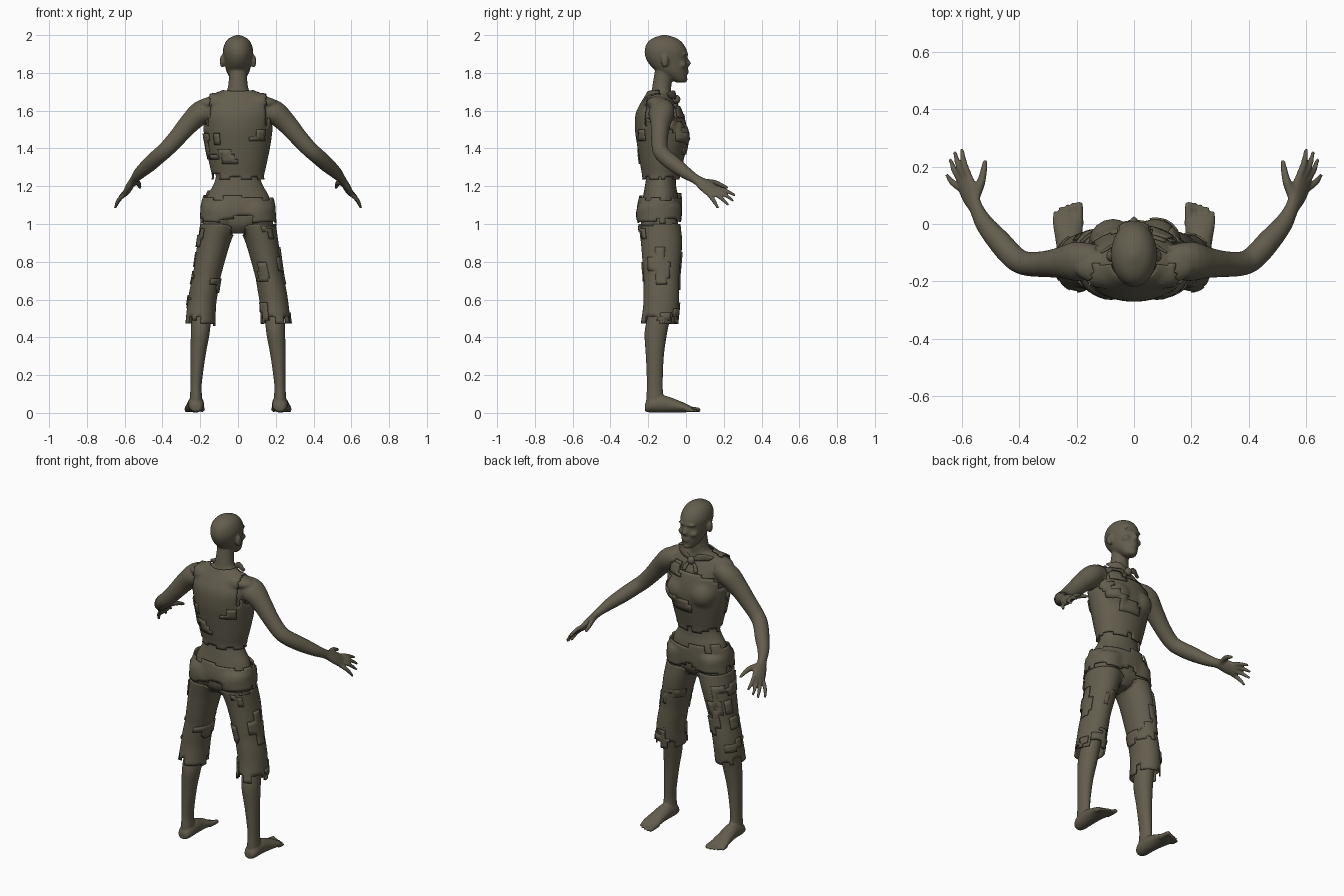
import bpy, bmesh, math, random
from mathutils import Vector, Matrix

if "Cube" in bpy.data.objects:
    bpy.data.objects.remove(bpy.data.objects["Cube"])

random.seed(4)
mat = bpy.data.materials.new("olive_brown")
mat.diffuse_color = (0.125, 0.11, 0.075, 1)
mat.use_nodes = True
mat.node_tree.nodes["Principled BSDF"].inputs["Base Color"].default_value = mat.diffuse_color
X, Y, Z = Vector((1, 0, 0)), Vector((0, 1, 0)), Vector((0, 0, 1))


def finish(name, bm):
    me = bpy.data.meshes.new(name)
    bmesh.ops.recalc_face_normals(bm, faces=bm.faces)
    for f in bm.faces:
        f.smooth = True
    bm.to_mesh(me)
    bm.free()
    ob = bpy.data.objects.new(name, me)
    bpy.context.collection.objects.link(ob)
    me.materials.append(mat)
    return ob


def sample(keys, t):
    # smooth curve through keys (x, y, z, half width, half depth)
    i = min(int(t), len(keys) - 2)
    f = t - i
    p = [keys[max(0, min(len(keys) - 1, k))] for k in range(i - 1, i + 3)]
    return [0.5 * (2 * b + (c - a) * f + (2 * a - 5 * b + 4 * c - d) * f * f
                   + (3 * b - a - 3 * c + d) * f ** 3) for a, b, c, d in zip(*p)]


def loft(bm, keys, side=1, u=X, v=None, n=24, sub=4, grow=0, caps=True, keep=None):
    # rings of vertices along the keys; u, v span the ring, or v follows the path
    rows = (len(keys) - 1) * sub
    rings, S = [], [sample(keys, r / sub) for r in range(rows + 1)]
    for r, (x, y, z, a, b) in enumerate(S):
        uu, vv = u, v
        if v is None:
            t = Vector(S[min(r + 1, rows)][:3]) - Vector(S[max(r - 1, 0)][:3])
            vv = t.cross(u).normalized()
            uu = vv.cross(t).normalized()
        ring = []
        for k in range(n):
            w = 2 * math.pi * k / n
            p = Vector((x, y, z)) + uu * math.cos(w) * (max(a, .002) + grow) \
                + vv * math.sin(w) * (max(b, .002) + grow)
            ring.append(bm.verts.new((p.x * side, p.y, p.z)))
        rings.append(ring)
    for r in range(rows):
        for k in range(n):
            q = [rings[r][k], rings[r][(k + 1) % n], rings[r + 1][(k + 1) % n], rings[r + 1][k]]
            if keep is None or keep(r, k, sum((p.co for p in q), Vector()) / 4):
                bm.faces.new(q)
    if caps:
        bm.faces.new(rings[0])
        bm.faces.new(rings[-1])


def blob(bm, c, s):
    bmesh.ops.create_uvsphere(bm, u_segments=20, v_segments=12, radius=1,
                              matrix=Matrix.Translation(c) @ Matrix.Diagonal((*s, 1)))


# torso and neck
torso = [(0, -.14, .95, .06, .06), (0, -.14, 1.0, .16, .095), (0, -.14, 1.08, .178, .10),
         (0, -.135, 1.15, .163, .092), (0, -.135, 1.2, .135, .083), (0, -.132, 1.25, .118, .08),
         (0, -.13, 1.32, .132, .093), (0, -.127, 1.42, .152, .112), (0, -.132, 1.5, .163, .118),
         (0, -.14, 1.58, .172, .107), (0, -.14, 1.635, .16, .082), (0, -.138, 1.675, .12, .06),
         (0, -.132, 1.7, .065, .052), (0, -.125, 1.75, .05, .05), (0, -.112, 1.83, .048, .05)]
head = [(0, -.03, 1.748, .015, .02), (0, -.035, 1.76, .034, .038), (0, -.068, 1.8, .058, .075),
        (0, -.09, 1.84, .069, .1), (0, -.104, 1.88, .077, .11), (0, -.107, 1.92, .08, .112),
        (0, -.112, 1.96, .068, .093), (0, -.113, 1.985, .045, .06), (0, -.113, 2.001, .008, .01)]
leg = [(.095, -.14, 1.1, .085, .1), (.102, -.14, 1.0, .085, .098), (.128, -.13, .9, .073, .095),
       (.16, -.13, .75, .062, .083), (.188, -.13, .6, .055, .066), (.195, -.145, .5, .052, .062),
       (.2, -.16, .42, .05, .06), (.212, -.165, .3, .04, .048), (.222, -.165, .15, .03, .042),
       (.222, -.165, .08, .033, .046), (.222, -.165, .03, .036, .046)]
foot = [(.222, -.218, .028, .025, .02), (.222, -.19, .04, .04, .038), (.223, -.12, .047, .043, .045),
        (.227, -.06, .038, .046, .036), (.23, 0, .026, .053, .023), (.231, .03, .018, .05, .014)]
arm = [(.13, -.13, 1.61, .06, .055), (.195, -.13, 1.59, .07, .062), (.26, -.135, 1.53, .053, .054),
       (.32, -.14, 1.46, .045, .047), (.38, -.137, 1.395, .042, .043), (.42, -.115, 1.36, .042, .042),
       (.47, -.06, 1.315, .041, .04), (.52, 0, 1.27, .033, .032), (.55, .055, 1.235, .027, .022),
       (.57, .1, 1.205, .04, .02), (.588, .145, 1.172, .042, .017), (.597, .165, 1.16, .03, .01)]
spread = Vector((.5, -.6, -.6)).normalized()
fingers = [((.57, .155, 1.193), (.6, .262, 1.15)), ((.582, .148, 1.183), (.625, .252, 1.122)),
           ((.594, .138, 1.17), (.64, .225, 1.1)), ((.603, .122, 1.155), (.652, .17, 1.083))]

body = bmesh.new()
loft(body, torso, v=Y)
loft(body, head, v=Y)
# face: nose, brow, lips, chin
loft(body, [(0, -.005, 1.888, .009, .012), (0, .003, 1.868, .01, .014),
            (0, .012, 1.85, .014, .015), (0, .004, 1.836, .015, .012)], v=Y)
blob(body, (0, -.012, 1.897), (.055, .024, .012))
blob(body, (0, -.001, 1.812), (.026, .015, .007))
blob(body, (0, 0, 1.8), (.022, .014, .007))
blob(body, (0, -.01, 1.765), (.024, .018, .018))
for s in (-1, 1):
    loft(body, leg, s, v=Y)
    loft(body, foot, s, v=Z)
    loft(body, arm, s, u=spread)
    for base, tip in fingers:
        mid = Vector(base).lerp(Vector(tip), .5) + Vector((.006, 0, .006))
        loft(body, [(*base, .012, .012), (*mid, .0115, .0115), (*tip, .007, .007)],
             s, u=spread, n=12)
    # thumb
    loft(body, [(.555, .09, 1.222, .018, .018), (.53, .155, 1.218, .015, .015),
                (.518, .222, 1.19, .008, .008)], s, u=spread, n=12)
    for k in range(5):
        x, end, r = .19 + .021 * k, .077 - .002 * k * k, .015 if k == 0 else .0105
        loft(body, [(x, 0, r + .006, r, r), (x, end - .025, r + .003, r * .9, r * .9),
                    (x, end, r, r * .8, r * .7)], s, v=Z, n=12)
    # ear, cheek, buttock, chest, shoulder
    blob(body, (.083 * s, -.112, 1.862), (.014, .02, .034))
    blob(body, (.036 * s, -.022, 1.842), (.025, .025, .02))
    blob(body, (.082 * s, -.178, 1.05), (.078, .07, .085))
    blob(body, (.075 * s, -.06, 1.475), (.065, .062, .065))
    blob(body, (.1 * s, -.15, 1.64), (.11, .06, .038))
body = finish("body", body)
m = body.modifiers.new("fuse", 'REMESH')
m.mode, m.voxel_size, m.use_smooth_shade = 'VOXEL', .0065, True
m = body.modifiers.new("soften", 'SMOOTH')
m.factor, m.iterations = .5, 3


def cloth(name, bm, gap, thick=.008):
    # lay a sheet over the body and give it thickness
    loose = [v for v in bm.verts if not v.link_faces]
    bmesh.ops.delete(bm, geom=loose, context='VERTS')
    ob = finish(name, bm)
    w = ob.modifiers.new("fit", 'SHRINKWRAP')
    w.target, w.wrap_method, w.wrap_mode, w.offset = body, 'NEAREST_SURFACEPOINT', 'OUTSIDE', gap
    t = ob.modifiers.new("thickness", 'SOLIDIFY')
    t.thickness, t.offset = thick, 1
    bpy.context.view_layer.objects.active = ob
    ob.select_set(True)
    bpy.ops.object.shade_smooth_by_angle(angle=math.radians(40))
    ob.select_set(False)


def steps(n, lo, hi):
    # stepped, torn edge height for every column
    out = []
    while len(out) < n:
        out += [random.uniform(lo, hi)] * random.randint(2, 5)
    return out


def blocks(n, rows, count):
    # cells covered by clusters of overlapping rectangles
    cells = set()
    for _ in range(count):
        r, k = random.randrange(rows), random.randrange(n)
        for _ in range(3):
            h, w = random.randint(1, 4), random.randint(2, 5)
            cells |= {(r + i, (k + j) % n) for i in range(h) for j in range(w)}
            r, k = r + random.randint(-2, 3), k + random.randint(-2, 3)
    return cells


N = 56
# shirt with torn hem, open shoulders and low front neckline
low, top = steps(N, 1.235, 1.265), steps(N, 1.57, 1.64)


def shirt_cell(r, k, c):
    if c.z < low[k] or (abs(c.x) > .14 and c.z > 1.53 + (k % 6 > 2) * .025):
        return False
    return c.z < (1.7 if c.y < -.14 else top[k])


shirt = torso[4:13]
bm = bmesh.new()
loft(bm, shirt, v=Y, n=N, grow=.012, caps=False, keep=shirt_cell)
cloth("shirt", bm, .009)
spots = blocks(N, 30, 13)
bm = bmesh.new()
loft(bm, shirt, v=Y, n=N, grow=.02, caps=False,
     keep=lambda r, k, c: (r, k) in spots and shirt_cell(r, k, c) and c.z > 1.3)
cloth("shirt_patches", bm, .018, .007)

# trousers: hip wrap, legs and raised patches
hip_top = steps(N, 1.115, 1.175)
hip_low = steps(N, .985, 1.04)
bm = bmesh.new()
loft(bm, torso[1:5], v=Y, n=N, sub=5, grow=.012, caps=False,
     keep=lambda r, k, c: hip_low[k] < c.z < hip_top[k] and (abs(c.x) > .03 or c.z > 1.04))
cloth("hip_wrap", bm, .01)
trouser = leg[1:4] + [(.18, -.13, .65, .064, .082), (.192, -.132, .57, .064, .082),
                      (.2, -.145, .46, .068, .084)]
for s, side in ((-1, "left"), (1, "right")):
    hem = steps(40, .46, .52)
    leg_spots = blocks(40, 28, 9)
    rule = lambda r, k, c: c.z > hem[k] and not (abs(c.x) < .03 and c.z > .9)
    bm = bmesh.new()
    loft(bm, trouser, s, v=Y, n=40, sub=6, grow=.004, caps=False, keep=rule)
    cloth(side + "_trouser_leg", bm, .006)
    bm = bmesh.new()
    loft(bm, trouser, s, v=Y, n=40, sub=6, grow=.012, caps=False,
         keep=lambda r, k, c: (r, k) in leg_spots and rule(r, k, c) and abs(c.x) > .06)
    cloth(side + "_trouser_patches", bm, .014, .007)

# neck ornament: bead with bow loops and tails
bm = bmesh.new()
blob(bm, (0, -.052, 1.66), (.022, .022, .024))
for s in (-1, 1):
    loft(bm, [(.01, -.058, 1.665, .006, .008), (.05, -.06, 1.685, .006, .02),
              (.09, -.085, 1.685, .006, .018), (.115, -.1, 1.69, .004, .004)], s, u=Y, n=12)
    loft(bm, [(.008, -.055, 1.65, .008, .004), (.03, -.045, 1.63, .014, .004),
              (.04, -.035, 1.6, .012, .004)], s, v=Y, n=12)
finish("neck_bow", bm)
